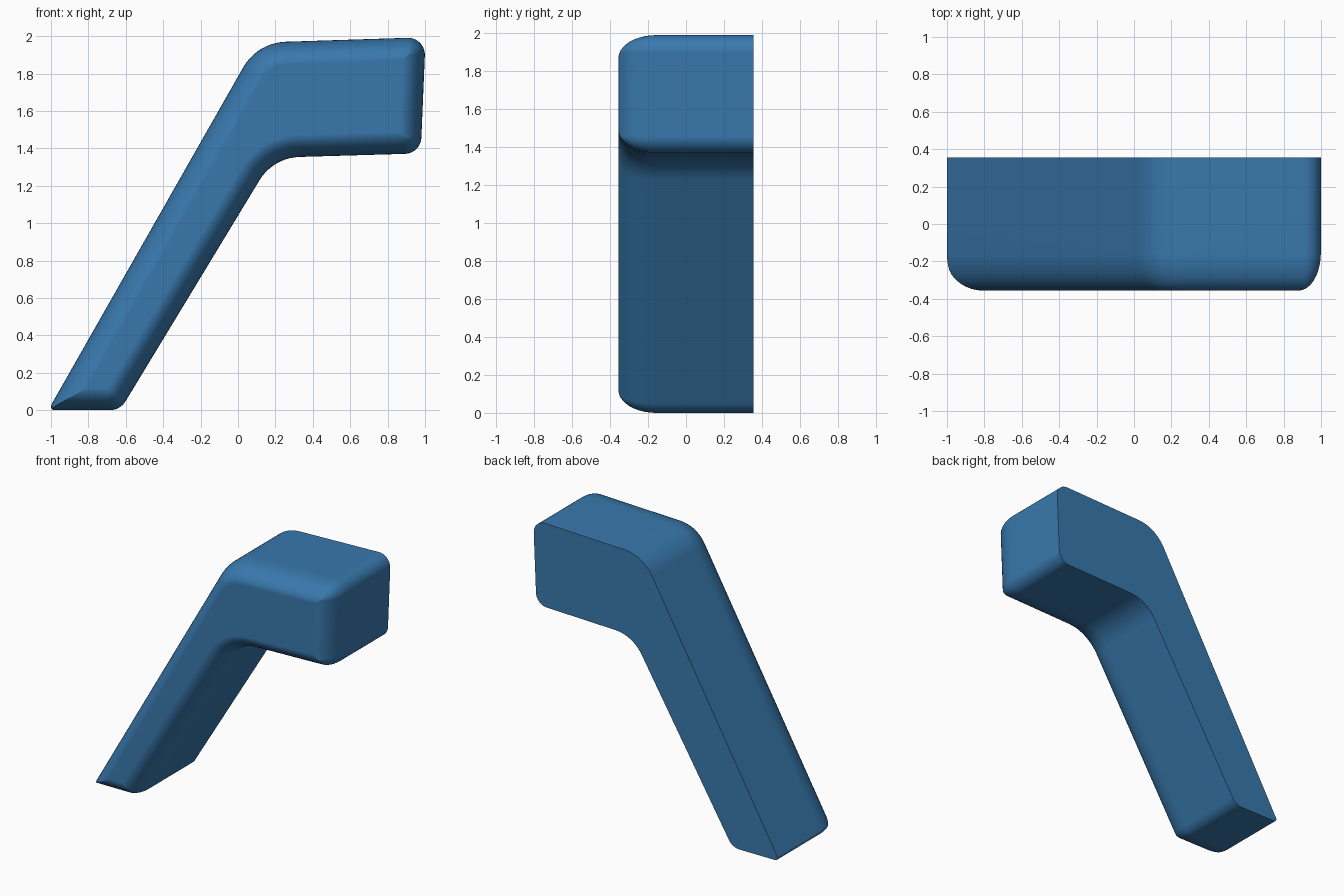
import bpy, bmesh
from math import sin, cos, tan, pi
from mathutils import Vector

if "Cube" in bpy.data.objects:
    bpy.data.objects.remove(bpy.data.objects["Cube"])

# Sharp side profile (x, z), counter-clockwise, with a fillet radius per corner
CORNERS = [(-1.015, 0.0, 0.02), (-0.63, 0.0, 0.10), (0.188, 1.35, 0.26),
           (0.977, 1.373, 0.09), (1.003, 1.994, 0.09), (0.103, 1.965, 0.27)]
HALF_WIDTH, ROUND_DEPTH, ROUND_INSET = 0.356, 0.20, 0.12
ARC_STEPS, RING_STEPS = 10, 10


def outline(inset):
    """Rounded profile moved inward by a distance."""
    pts = [Vector(c[:2]) for c in CORNERS]
    n, result = len(pts), []
    for i, p in enumerate(pts):
        d0 = (p - pts[i - 1]).normalized()
        d1 = (pts[(i + 1) % n] - p).normalized()
        n0, n1 = Vector((-d0.y, d0.x)), Vector((-d1.y, d1.x))
        corner = p + (n0 + n1) * inset / (1 + n0.dot(n1))
        turn = d0.cross(d1)
        side = 1 if turn > 0 else -1
        radius = max(CORNERS[i][2] - side * inset, 0.002)
        angle = d0.angle(d1)
        start = corner - d0 * radius * tan(angle / 2)
        centre = start + n0 * side * radius
        for k in range(ARC_STEPS + 1):
            a = angle * k / ARC_STEPS
            result.append(centre + radius * (d0 * sin(a) - n0 * side * cos(a)))
    return result


# Bent bracket: flat back, rounded front rim
bm = bmesh.new()
rings = [(0.0, HALF_WIDTH)]
for k in range(RING_STEPS + 1):
    t = k / RING_STEPS * pi / 2
    rings.append((ROUND_INSET * (1 - cos(t)),
                  -HALF_WIDTH + ROUND_DEPTH * (1 - sin(t))))
loops = [[bm.verts.new((p.x, y, p.y)) for p in outline(d)] for d, y in rings]
for a, b in zip(loops, loops[1:]):
    for i in range(len(a)):
        j = (i + 1) % len(a)
        bm.faces.new((a[i], a[j], b[j], b[i]))
bm.faces.new(loops[0])
bm.faces.new(loops[-1])
bmesh.ops.recalc_face_normals(bm, faces=bm.faces)
mesh = bpy.data.meshes.new("bent_bracket")
bm.to_mesh(mesh)
bm.free()
bracket = bpy.data.objects.new("bent_bracket", mesh)
bpy.context.collection.objects.link(bracket)

# Smooth shading with a crisp back edge
bpy.context.view_layer.objects.active = bracket
bracket.select_set(True)
bpy.ops.object.shade_smooth_by_angle(angle=pi / 6)
weighted = bracket.modifiers.new("weighted_normals", 'WEIGHTED_NORMAL')
weighted.keep_sharp = True

# Blue finish
blue = bpy.data.materials.new("blue")
blue.diffuse_color = (0.04, 0.19, 0.42, 1)
blue.use_nodes = True
blue.node_tree.nodes["Principled BSDF"].inputs["Base Color"].default_value = blue.diffuse_color
mesh.materials.append(blue)
